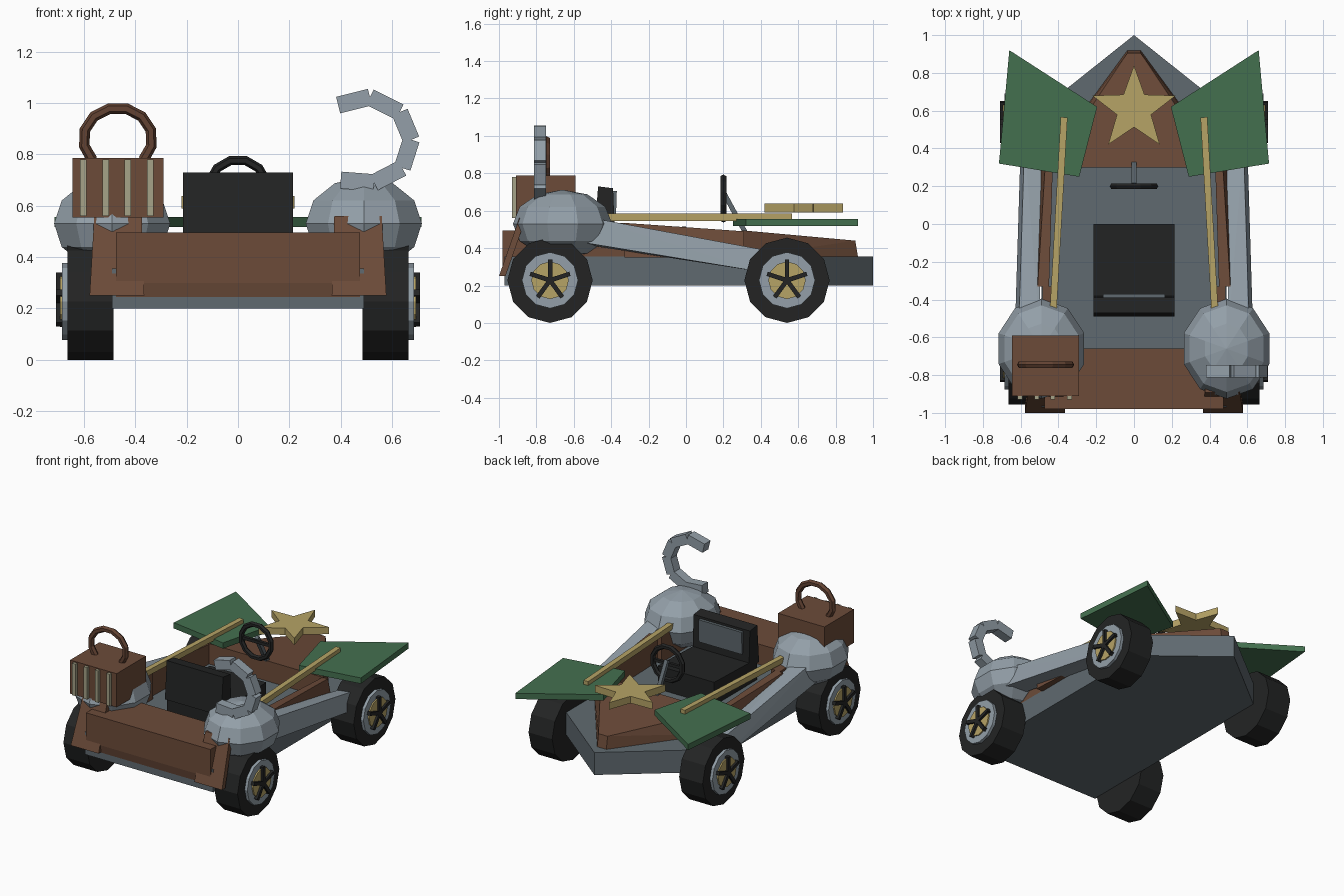
import bpy, bmesh, math
from mathutils import Vector, Matrix

if "Cube" in bpy.data.objects:
    bpy.data.objects.remove(bpy.data.objects["Cube"])


def mat(name, r, g, b):
    m = bpy.data.materials.new(name)
    lin = [((c / 255 + 0.055) / 1.055) ** 2.4 for c in (r, g, b)]
    m.diffuse_color = (*lin, 1)
    m.use_nodes = True
    m.node_tree.nodes["Principled BSDF"].inputs["Base Color"].default_value = m.diffuse_color
    return m


BROWN = mat("brown", 108, 75, 57)
DARK_BROWN = mat("dark brown", 98, 66, 50)
SLATE = mat("slate grey", 96, 106, 112)
LIGHT = mat("light grey", 147, 159, 168)
BLACK = mat("black", 35, 36, 36)
GOLD = mat("gold", 182, 163, 102)
GREEN = mat("green", 68, 112, 79)
PALE = mat("pale olive", 166, 163, 136)


def finish(name, bm, m):
    bmesh.ops.recalc_face_normals(bm, faces=bm.faces)
    me = bpy.data.meshes.new(name)
    bm.to_mesh(me)
    bm.free()
    me.materials.append(m)
    ob = bpy.data.objects.new(name, me)
    bpy.context.collection.objects.link(ob)
    return ob


def hull(name, pts, m):
    """Convex solid around a few points."""
    bm = bmesh.new()
    for p in pts:
        bm.verts.new(p)
    bmesh.ops.convex_hull(bm, input=bm.verts)
    bmesh.ops.dissolve_limit(bm, angle_limit=0.01, verts=bm.verts, edges=bm.edges)
    return finish(name, bm, m)


def box(name, x0, x1, y0, y1, z0, z1, m):
    return hull(name, [(x, y, z) for x in (x0, x1) for y in (y0, y1) for z in (z0, z1)], m)


def slab(name, pts, offset, m):
    """Flat outline extruded by a vector."""
    bm = bmesh.new()
    f = bm.faces.new([bm.verts.new(p) for p in pts])
    r = bmesh.ops.extrude_face_region(bm, geom=[f])
    vs = [g for g in r["geom"] if isinstance(g, bmesh.types.BMVert)]
    bmesh.ops.translate(bm, verts=vs, vec=offset)
    if f.is_valid and len(bm.faces) == len(pts) + 1:
        bm.faces.new([v for v in f.verts])
    return finish(name, bm, m)


def bar(name, a, b, w, h, m):
    """Square bar from a to b."""
    a, b = Vector(a), Vector(b)
    d = b - a
    up = Vector((0, 0, 1)) if abs(d.normalized().z) < 0.99 else Vector((0, 1, 0))
    s = d.cross(up).normalized()
    u = s.cross(d).normalized()
    return hull(name, [p + s * i * w / 2 + u * j * h / 2
                       for p in (a, b) for i in (-1, 1) for j in (-1, 1)], m)


def disc(name, x0, x1, y, z, r, n, m):
    """Cylinder along x."""
    bm = bmesh.new()
    bmesh.ops.create_cone(bm, cap_ends=True, segments=n, radius1=r, radius2=r, depth=abs(x1 - x0),
                          matrix=Matrix.Translation(((x0 + x1) / 2, y, z)) @ Matrix.Rotation(math.pi / 2, 4, 'Y'))
    return finish(name, bm, m)


def tube(name, pts, r, sides, closed, m):
    """Round tube in an xz plane."""
    bm = bmesh.new()
    n, rings = len(pts), []
    for i, p in enumerate(pts):
        a = pts[(i - 1) % n] if closed or i else p
        b = pts[(i + 1) % n] if closed or i < n - 1 else p
        t = (Vector(b) - Vector(a)).normalized()
        s, u = Vector((0, 1, 0)), t.cross(Vector((0, 1, 0)))
        rings.append([bm.verts.new(Vector(p) + r * (s * math.cos(k) + u * math.sin(k)))
                      for k in (math.tau * (j + .5) / sides for j in range(sides))])
    for i in range(n if closed else n - 1):
        A, B = rings[i], rings[(i + 1) % n]
        for j in range(sides):
            bm.faces.new((A[j], A[(j + 1) % sides], B[(j + 1) % sides], B[j]))
    if not closed:
        bm.faces.new(rings[0])
        bm.faces.new(rings[-1])
    return finish(name, bm, m)


# chassis with pointed nose
hull("chassis", [(s * x, y, z) for s in (-1, 1) for z in (0.2, 0.355)
                 for x, y in ((0.49, -0.97), (0.49, 0.61), (0, 1.0))], SLATE)

# hood
hull("hood", [(s * x, y, z) for s in (-1, 1) for x, y, z in (
    (0.035, 0.92, 0.35), (0.035, 0.905, 0.44), (0.49, 0.3, 0.35), (0.44, 0.3, 0.495))], BROWN)

# front block and lower chamfer
hull("front_block", [(s * 0.475, y, z) for s in (-1, 1) for y, z in (
    (-0.66, 0.495), (-0.66, 0.3), (-0.98, 0.495), (-0.98, 0.3), (-0.97, 0.245), (-0.9, 0.245))], BROWN)

for s, side in ((-1, "left"), (1, "right")):
    # side walls
    hull(side + "_wall", [(s * x, y, z) for x, y, z in (
        (0.43, 0.31, 0.35), (0.43, 0.31, 0.49), (0.5, 0.31, 0.35), (0.47, 0.31, 0.49),
        (0.45, -0.33, 0.35), (0.45, -0.33, 0.535), (0.54, -0.33, 0.35), (0.51, -0.33, 0.535))], BROWN)
    box(side + "_wall_front", *sorted((s * 0.42, s * 0.485)), -0.7, -0.33, 0.35, 0.535, BROWN)

    # torn front plate, leaning back
    prof = [(0.365, 0.25), (0.578, 0.25), (0.56, 0.56), (0.53, 0.56), (0.52, 0.515),
            (0.5, 0.53), (0.485, 0.5), (0.45, 0.525), (0.445, 0.56), (0.375, 0.56)]
    slab(side + "_front_plate", [(s * x, -1.0 + (z - 0.25) * 0.35, z) for x, z in prof],
         (0, 0.035, 0), BROWN)

    # faceted fender ball and tapering beam
    bm = bmesh.new()
    bmesh.ops.create_uvsphere(bm, u_segments=10, v_segments=6, radius=1,
                              matrix=Matrix.Translation((s * 0.49, -0.66, 0.53))
                              @ Matrix.Diagonal((0.238, 0.265, 0.182, 1)))
    finish(side + "_fender_ball", bm, LIGHT)
    hull(side + "_fender_beam", [(s * x, y, z) for x, y, z in (
        (0.5, -0.55, 0.42), (0.5, -0.55, 0.57), (0.63, -0.55, 0.43), (0.61, -0.55, 0.57),
        (0.49, 0.42, 0.27), (0.49, 0.42, 0.38), (0.6, 0.42, 0.27), (0.58, 0.42, 0.39))], LIGHT)

    # flag blade and pole
    slab(side + "_flag", [(s * x, y, 0.517) for x, y in (
        (0.66, 0.92), (0.195, 0.62), (0.29, 0.25), (0.715, 0.32))], (0, 0, 0.04), GREEN)
    bar(side + "_pole", (s * 0.37, 0.565, 0.565), (s * 0.43, -0.5, 0.565), 0.036, 0.038, GOLD)

    # wheels
    for y, end in ((-0.727, "front"), (0.54, "rear")):
        n = side + "_" + end
        z = 0.228
        disc(n + "_tyre", s * 0.485, s * 0.665, y, z, 0.228, 12, BLACK)
        disc(n + "_rim", s * 0.64, s * 0.685, y, z, 0.15, 12, LIGHT)
        disc(n + "_hub", s * 0.66, s * 0.694, y, z, 0.1, 12, GOLD)
        for k in range(5):
            a = math.tau * k / 5 + math.pi / 2
            bar(n + "_spoke", (s * 0.694, y, z),
                (s * 0.694, y + 0.112 * math.cos(a), z + 0.112 * math.sin(a)), 0.03, 0.024, BLACK)

# seat
hull("seat_cushion", [(s * 0.215, y, z) for s in (-1, 1) for y, z in (
    (0, 0.35), (0, 0.515), (-0.47, 0.35), (-0.47, 0.5))], BLACK)
hull("seat_back", [(s * 0.215, y, z) for s in (-1, 1) for y, z in (
    (-0.49, 0.47), (-0.38, 0.47), (-0.47, 0.73), (-0.39, 0.72))], BLACK)
hull("seat_back_pad", [(s * 0.165, y, z) for s in (-1, 1) for y, z in (
    (-0.4, 0.55), (-0.375, 0.55), (-0.4, 0.705), (-0.37, 0.705))], SLATE)

# steering wheel and column
tube("steering_wheel", [(0.115 * math.cos(a), 0.2, 0.665 + 0.115 * math.sin(a))
                        for a in (math.tau * (k + .5) / 12 for k in range(12))], 0.018, 6, True, BLACK)
bar("steering_column", (0, 0.205, 0.69), (0, 0.33, 0.46), 0.026, 0.026, SLATE)
bar("steering_crossbar", (-0.11, 0.2, 0.665), (0.11, 0.2, 0.665), 0.02, 0.02, BLACK)

# star on the hood
star = []
for k in range(10):
    r, a = (0.095 if k % 2 else 0.232), math.pi / 2 + k * math.pi / 5
    star.append((r * math.cos(a), 0.608 + r * math.sin(a), 0.59))
slab("star", star, (0, 0, 0.048), GOLD)

# striped basket with arched handle
box("basket", -0.645, -0.29, -0.91, -0.59, 0.555, 0.787, BROWN)
for x in (-0.603, -0.515, -0.43, -0.342):
    box("basket_slat", x - 0.013, x + 0.013, -0.93, -0.9, 0.56, 0.78, PALE)
tube("basket_handle", [(-0.468 + 0.134 * math.cos(a), -0.745, 0.86 + 0.122 * math.sin(a))
                       for a in (math.radians(-42 + 264 * k / 9) for k in range(10))],
     0.021, 6, False, DARK_BROWN)

# curled hook made of blocks
path = [(0.39, 0.992), (0.514, 1.023), (0.63, 0.965), (0.675, 0.857),
        (0.64, 0.747), (0.53, 0.69), (0.40, 0.70)]
for (xa, za), (xb, zb) in zip(path, path[1:]):
    bar("hook_segment", (xa, -0.78, za), (xb, -0.78, zb), 0.065, 0.066, LIGHT)
